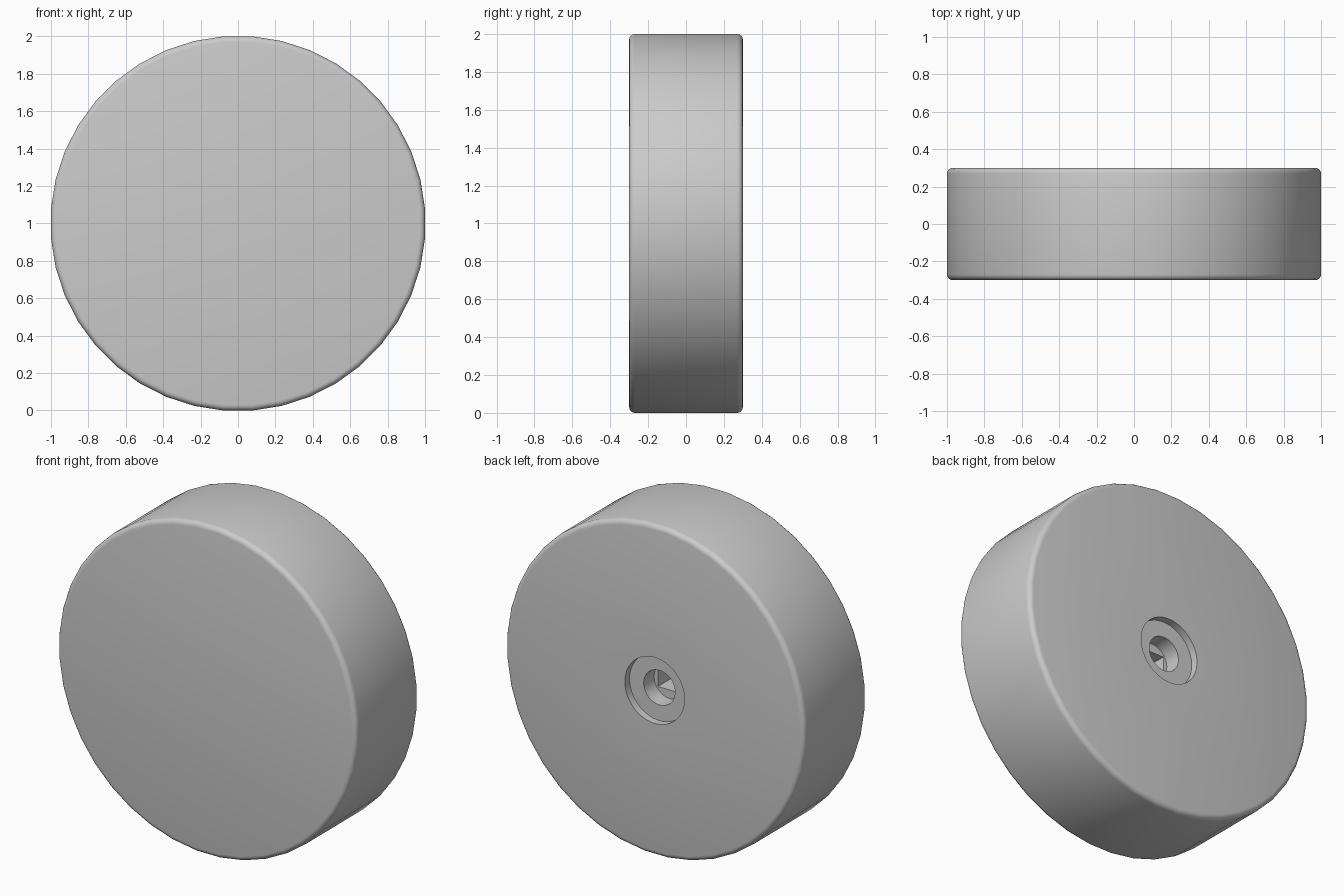
import bpy, bmesh, math

if "Cube" in bpy.data.objects:
    bpy.data.objects.remove(bpy.data.objects["Cube"])

SIDES = 40
RADIUS = 1 / math.cos(math.pi / SIDES)
HALF = 0.3
BEVEL = 0.03


def rounded(y_sign, start, end, steps=4):
    """Quarter-round edge points as (radius, y)."""
    points = []
    for i in range(steps + 1):
        a = math.radians(start + (end - start) * i / steps)
        points.append((RADIUS - BEVEL + BEVEL * math.cos(a),
                       y_sign * (HALF - BEVEL + BEVEL * math.sin(a))))
    return points


# Profile from the front face, round the rim, into the back recess and bore
profile = rounded(-1, 90, 0) + rounded(1, 0, 90)
profile += [(0.20, 0.30), (0.20, 0.255), (0.105, 0.255), (0.105, 0.155)]

# Wheel disc turned about the y axis
bm = bmesh.new()
rings = []
for r, y in profile:
    ring = []
    for i in range(SIDES):
        a = 2 * math.pi * (i + 0.5) / SIDES
        ring.append(bm.verts.new((r * math.cos(a), y, 1 + r * math.sin(a))))
    rings.append(ring)
for lower, upper in zip(rings, rings[1:]):
    for i in range(SIDES):
        j = (i + 1) % SIDES
        bm.faces.new((lower[i], lower[j], upper[j], upper[i]))
bm.faces.new(rings[0])
bm.faces.new(rings[-1])
bmesh.ops.recalc_face_normals(bm, faces=bm.faces)
mesh = bpy.data.meshes.new("wheel_disc")
bm.to_mesh(mesh)
bm.free()
wheel = bpy.data.objects.new("wheel_disc", mesh)
bpy.context.collection.objects.link(wheel)

# Flat-sided axle slot deeper in the bore
bpy.ops.mesh.primitive_cube_add(size=1, location=(0, 0.06, 1))
cutter = bpy.context.object
cutter.name = "axle_slot_cutter"
cutter.scale = (0.16, 0.26, 0.106)
cutter.hide_render = True
cut = wheel.modifiers.new("axle_slot", 'BOOLEAN')
cut.operation = 'DIFFERENCE'
cut.solver = 'EXACT'
cut.object = cutter

bpy.ops.object.select_all(action='DESELECT')
wheel.select_set(True)
bpy.context.view_layer.objects.active = wheel
bpy.ops.object.modifier_apply(modifier=cut.name)
bpy.data.objects.remove(cutter, do_unlink=True)
bpy.ops.object.shade_smooth_by_angle(angle=math.radians(35))
